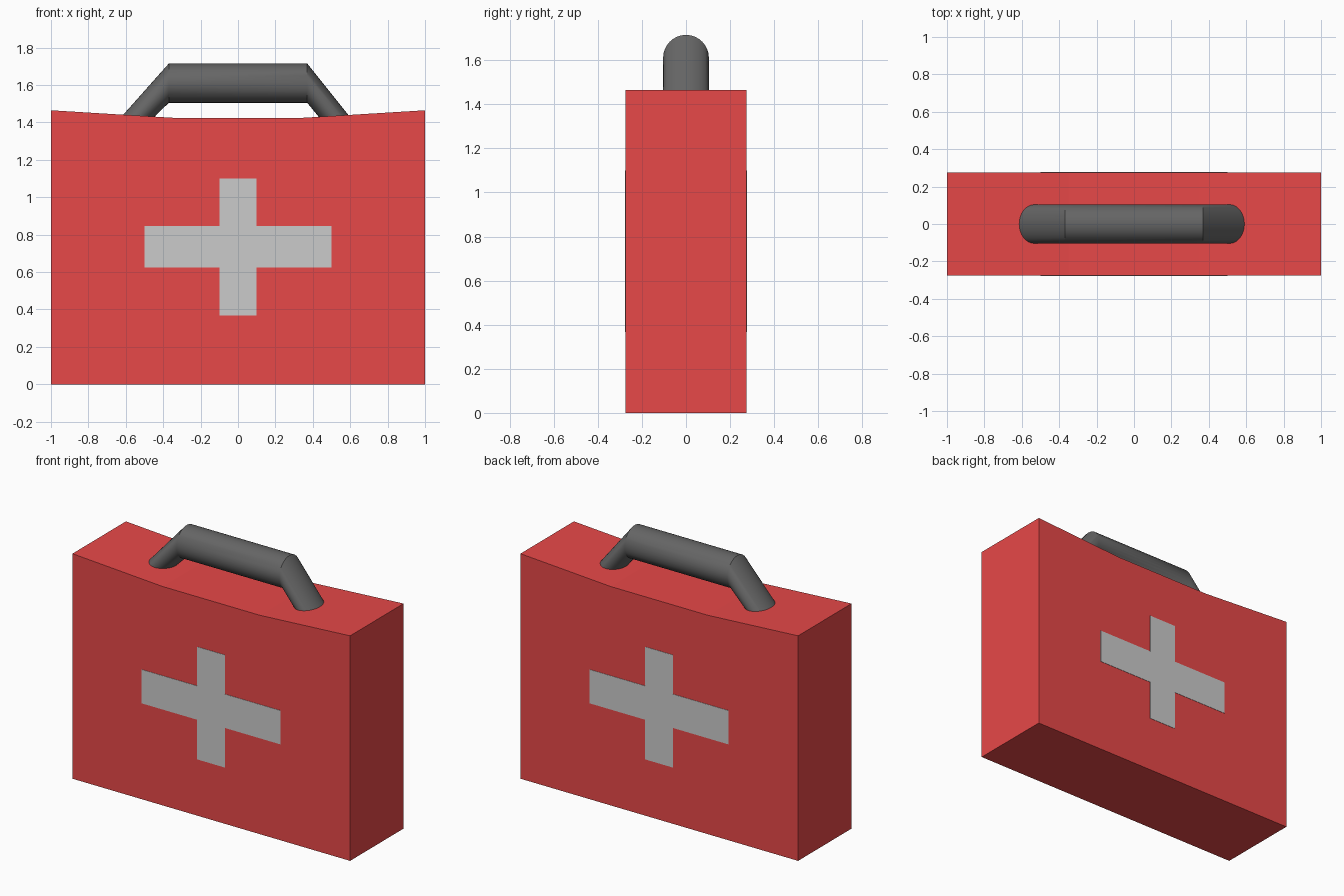
import bpy, bmesh, math

if "Cube" in bpy.data.objects:
    bpy.data.objects.remove(bpy.data.objects["Cube"])


def material(name, color):
    mat = bpy.data.materials.new(name)
    mat.diffuse_color = (*color, 1)
    mat.use_nodes = True
    mat.node_tree.nodes["Principled BSDF"].inputs["Base Color"].default_value = mat.diffuse_color
    return mat


def finish(name, bm, mat=None):
    bmesh.ops.recalc_face_normals(bm, faces=bm.faces)
    mesh = bpy.data.meshes.new(name)
    bm.to_mesh(mesh)
    bm.free()
    if mat:
        mesh.materials.append(mat)
    obj = bpy.data.objects.new(name, mesh)
    bpy.context.collection.objects.link(obj)
    return obj


def extruded(name, profile, y0, y1, mat=None):
    """Solid from an x-z outline, running from y0 to y1."""
    bm = bmesh.new()
    face = bm.faces.new([bm.verts.new((x, y0, z)) for x, z in profile])
    out = bmesh.ops.extrude_face_region(bm, geom=[face], use_keep_orig=True)
    verts = [v for v in out["geom"] if isinstance(v, bmesh.types.BMVert)]
    bmesh.ops.translate(bm, verts=verts, vec=(0, y1 - y0, 0))
    return finish(name, bm, mat)


red = material("red", (0.8, 0.065, 0.065))
dark = material("dark_grey", (0.13, 0.13, 0.13))

# Case with a shallow dip along its top
D = 0.275
extruded("case_body", [(-1, 0), (1, 0), (1, 1.465), (0.35, 1.425),
                       (-0.35, 1.425), (-1, 1.465)], -D, D, red)

# Flat cross on the front and back
a, b = 0.1, 0.5
z0, z1, z2, z3 = 0.367, 0.625, 0.845, 1.1
cross = [(-a, z0), (a, z0), (a, z1), (b, z1), (b, z2), (a, z2),
         (a, z3), (-a, z3), (-a, z2), (-b, z2), (-b, z1), (-a, z1)]
for name, s in (("front_cross", -1), ("back_cross", 1)):
    extruded(name, cross, s * (D - 0.01), s * (D + 0.002))

# Round handle: each ring spans an outer and an inner point in x-z
rings = [((-0.695, 1.35), (-0.53, 1.35)),
         ((-0.37, 1.715), (-0.37, 1.505)),
         ((0.37, 1.715), (0.37, 1.505)),
         ((0.662, 1.35), (0.497, 1.35))]
N, R = 32, 0.104
bm = bmesh.new()
loops = []
for (ox, oz), (ix, iz) in rings:
    loop = []
    for k in range(N):
        t = 2 * math.pi * k / N
        u = (1 + math.cos(t)) / 2
        loop.append(bm.verts.new((ix + (ox - ix) * u, R * math.sin(t),
                                  iz + (oz - iz) * u)))
    loops.append(loop)
for p, q in zip(loops, loops[1:]):
    for k in range(N):
        j = (k + 1) % N
        bm.faces.new((p[k], p[j], q[j], q[k]))
bm.faces.new(loops[0])
bm.faces.new(loops[-1])
handle = finish("handle", bm, dark)
bpy.context.view_layer.objects.active = handle
handle.select_set(True)
bpy.ops.object.shade_smooth_by_angle(angle=math.radians(30))
